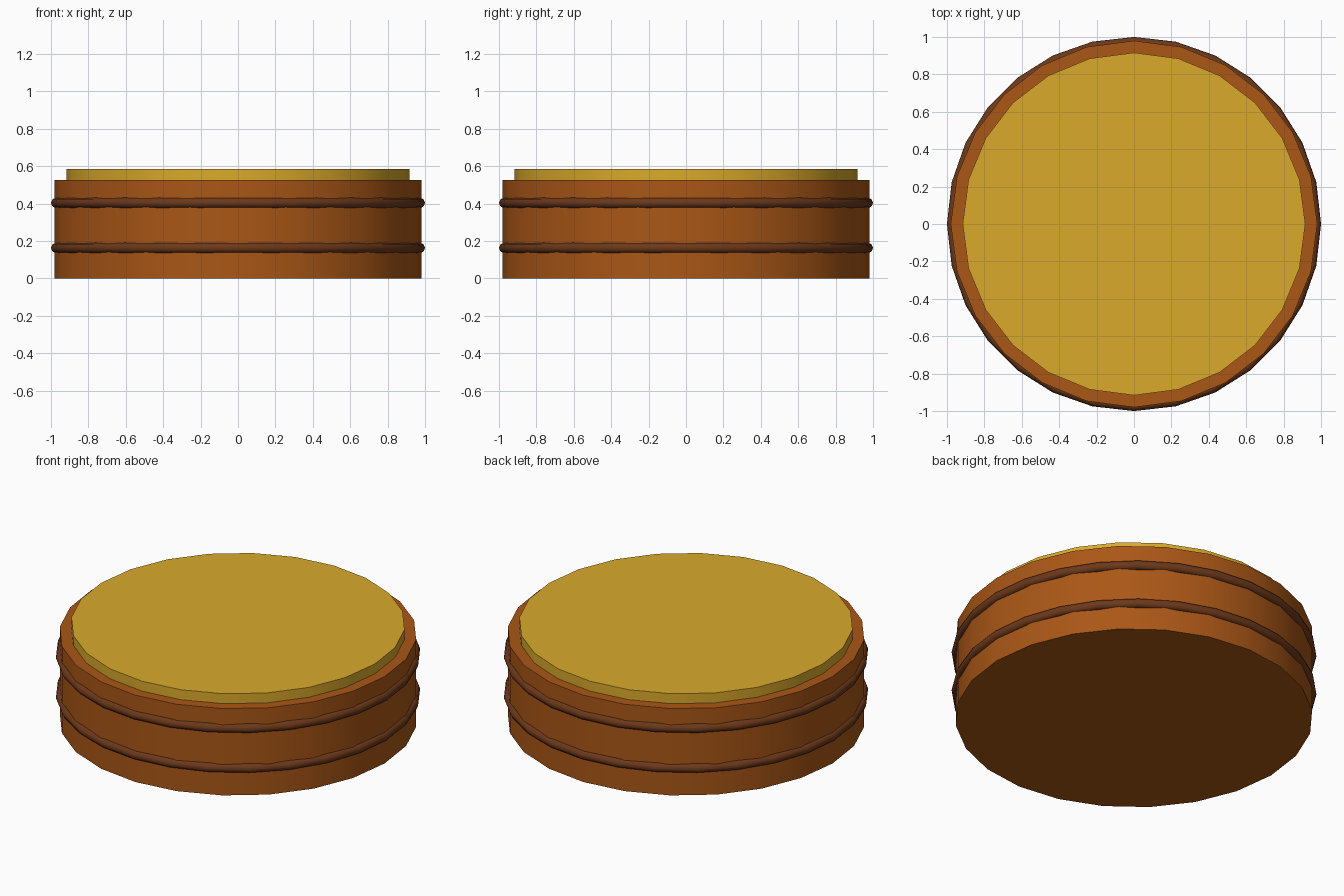
import bpy
import math

if "Cube" in bpy.data.objects:
    bpy.data.objects.remove(bpy.data.objects["Cube"])


def material(name, rgb):
    mat = bpy.data.materials.new(name)
    mat.diffuse_color = (*rgb, 1.0)
    mat.use_nodes = True
    mat.node_tree.nodes["Principled BSDF"].inputs["Base Color"].default_value = mat.diffuse_color
    return mat


def finish(name, mat):
    obj = bpy.context.object
    obj.name = name
    obj.data.materials.append(mat)
    bpy.ops.object.shade_smooth_by_angle(angle=math.radians(50))
    return obj


def disc(name, radius, z0, z1, mat):
    bpy.ops.mesh.primitive_cylinder_add(
        vertices=24, radius=radius, depth=z1 - z0, location=(0, 0, (z0 + z1) / 2))
    return finish(name, mat)


def band(name, z, mat):
    bpy.ops.mesh.primitive_torus_add(
        major_segments=28, minor_segments=8,
        major_radius=0.972, minor_radius=0.028, location=(0, 0, z))
    return finish(name, mat)


wood = material("wood", (0.40, 0.095, 0.008))
dark = material("dark_band", (0.15, 0.04, 0.010))
yellow = material("yellow_top", (0.70, 0.40, 0.024))

# Round body with a thin raised top
disc("body", 0.98, 0.0, 0.525, wood)
disc("top_disc", 0.916, 0.525, 0.585, yellow)

# Two bands around the side
band("lower_band", 0.163, dark)
band("upper_band", 0.404, dark)
